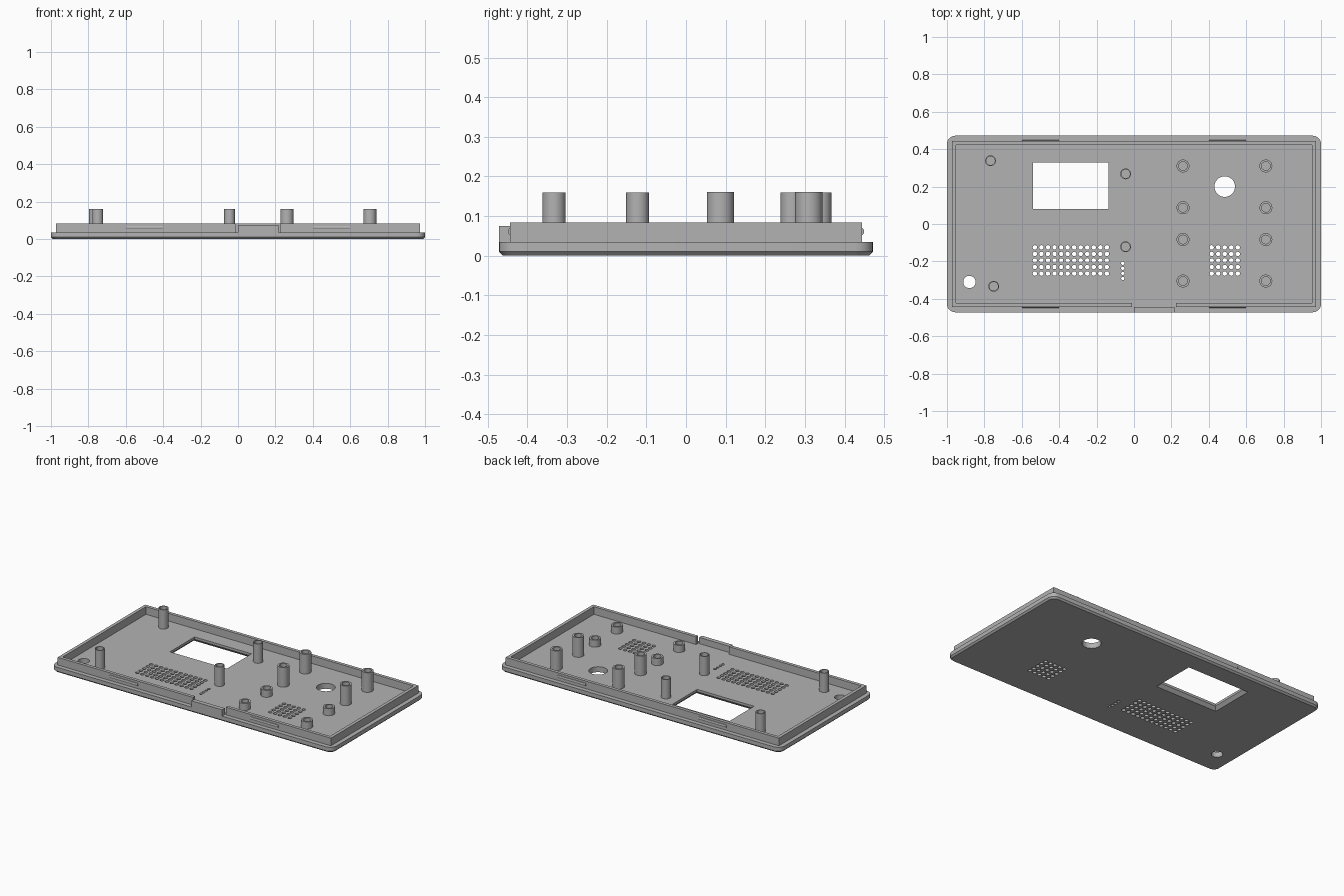
import bpy, bmesh, math
from mathutils import Matrix

cube = bpy.data.objects.get("Cube")
if cube:
    bpy.data.objects.remove(cube, do_unlink=True)

FLOOR, WALL_TOP = 0.035, 0.084

grey = bpy.data.materials.new("plastic grey")
grey.use_nodes = True
grey.diffuse_color = (0.45, 0.45, 0.45, 1)
grey.node_tree.nodes["Principled BSDF"].inputs["Base Color"].default_value = grey.diffuse_color


def finish(bm, name, smooth=False):
    bmesh.ops.recalc_face_normals(bm, faces=bm.faces)
    mesh = bpy.data.meshes.new(name)
    bm.to_mesh(mesh)
    bm.free()
    mesh.materials.append(grey)
    obj = bpy.data.objects.new(name, mesh)
    bpy.context.collection.objects.link(obj)
    if smooth:
        bpy.ops.object.select_all(action="DESELECT")
        obj.select_set(True)
        bpy.context.view_layer.objects.active = obj
        bpy.ops.object.shade_smooth_by_angle(angle=math.radians(30))
    return obj


def loft(bm, sections, closed_loop=False):
    """Skin matching (outline, z) sections; cap the ends or join them in a loop."""
    rings = [[bm.verts.new((x, y, z)) for x, y in pts] for pts, z in sections]
    pairs = list(zip(rings, rings[1:]))
    if closed_loop:
        pairs.append((rings[-1], rings[0]))
    else:
        bm.faces.new(rings[0])
        bm.faces.new(rings[-1])
    for a, b in pairs:
        for i in range(len(a)):
            j = (i + 1) % len(a)
            bm.faces.new((a[i], a[j], b[j], b[i]))


def rounded(hx, hy, r, steps=6):
    pts = []
    for k, (sx, sy) in enumerate(((1, 1), (-1, 1), (-1, -1), (1, -1))):
        for i in range(steps + 1):
            a = math.pi / 2 * (k + i / steps)
            pts.append((sx * (hx - r) + r * math.cos(a), sy * (hy - r) + r * math.sin(a)))
    return pts


def rect(x0, x1, y0, y1):
    return [(x0, y0), (x1, y0), (x1, y1), (x0, y1)]


def circle(x, y, r, n=32):
    return [(x + r * math.cos(2 * math.pi * i / n), y + r * math.sin(2 * math.pi * i / n))
            for i in range(n)]


# Face plate with a chamfered lower edge
bm = bmesh.new()
loft(bm, [(rounded(0.99, 0.462, 0.035), 0), (rounded(1, 0.472, 0.045), 0.01),
          (rounded(1, 0.472, 0.045), FLOOR)])
plate = finish(bm, "face_plate")

# Openings: screen window, round holes, vent grids and indicator holes
bm = bmesh.new()
wx0, wx1, wy0, wy1, c = -0.54, -0.135, 0.08, 0.33, 0.02
loft(bm, [(rect(wx0 - c, wx1 + c, wy0 - c, wy1 + c), -0.002),
          (rect(wx0, wx1, wy0, wy1), 0.02), (rect(wx0, wx1, wy0, wy1), 0.06)])
holes = [(0.485, 0.2, 0.055, 40), (-0.88, -0.31, 0.033, 32)]
for first, columns in ((-0.53, 12), (0.415, 5)):
    holes += [(first + 0.035 * i, -0.125 - 0.035 * j, 0.012, 12)
              for i in range(columns) for j in range(5)]
holes += [(-0.06, -0.21 - 0.027 * j, 0.009, 12) for j in range(4)]
for x, y, r, n in holes:
    ring = circle(x, y, r, n)
    loft(bm, [(ring, -0.02), (ring, 0.06)])
cutter = finish(bm, "opening_cutter")
cutter.hide_render = True
cutter.hide_set(True)
cut = plate.modifiers.new("openings", "BOOLEAN")
cut.object = cutter
cut.solver = "EXACT"
bpy.ops.object.select_all(action="DESELECT")
plate.select_set(True)
bpy.context.view_layer.objects.active = plate
bpy.ops.object.modifier_apply(modifier=cut.name)
bpy.data.objects.remove(cutter, do_unlink=True)
bpy.ops.object.shade_smooth_by_angle(angle=math.radians(35))

# Standing lip, open at the front for the connector
ox, oy, t, g0, g1 = 0.972, 0.444, 0.021, -0.01, 0.225
ix, iy = ox - t, oy - t
outline = [(g1, -oy), (ox, -oy), (ox, oy), (-ox, oy), (-ox, -oy), (g0, -oy),
           (g0, -iy), (-ix, -iy), (-ix, iy), (ix, iy), (ix, -iy), (g1, -iy)]
bm = bmesh.new()
loft(bm, [(outline, FLOOR - 0.005), (outline, WALL_TOP)])
finish(bm, "lip_wall")

# Connector cover flush with the plate edge
bm = bmesh.new()
cover = rect(0, 0.217, -0.472, -oy)
loft(bm, [(cover, FLOOR - 0.005), (cover, 0.075)])
finish(bm, "connector_cover")

# Snap ridges on the front and back of the lip
for side, label in ((-1, "front"), (1, "back")):
    for x, hand in ((-0.5, "right"), (0.5, "left")):
        bm = bmesh.new()
        bmesh.ops.create_cone(bm, cap_ends=True, segments=12, radius1=0.009,
                              radius2=0.009, depth=0.2,
                              matrix=Matrix.Translation((x, side * oy, 0.061))
                              @ Matrix.Diagonal((1, 0.6, 1, 1))
                              @ Matrix.Rotation(math.pi / 2, 4, "Y"))
        finish(bm, f"{label}_{hand}_snap_ridge", True)


# Hollow mounting posts
def post(name, x, y, r, top):
    bm = bmesh.new()
    outer, inner = circle(x, y, r), circle(x, y, 0.023)
    base = FLOOR - 0.003
    loft(bm, [(outer, base), (outer, top), (inner, top), (inner, base)], True)
    finish(bm, name, True)


for i, (x, y) in enumerate(((-0.767, 0.338), (-0.75, -0.333), (-0.045, 0.268), (-0.045, -0.122))):
    post(f"board_post_{i + 1}", x, y, 0.029, 0.159)
for x, hand in ((0.262, "inner"), (0.705, "outer")):
    for i, (y, top) in enumerate(((0.31, 0.161), (0.087, 0.161), (-0.083, 0.08), (-0.305, 0.08))):
        post(f"{hand}_module_post_{i + 1}", x, y, 0.0345, top)
